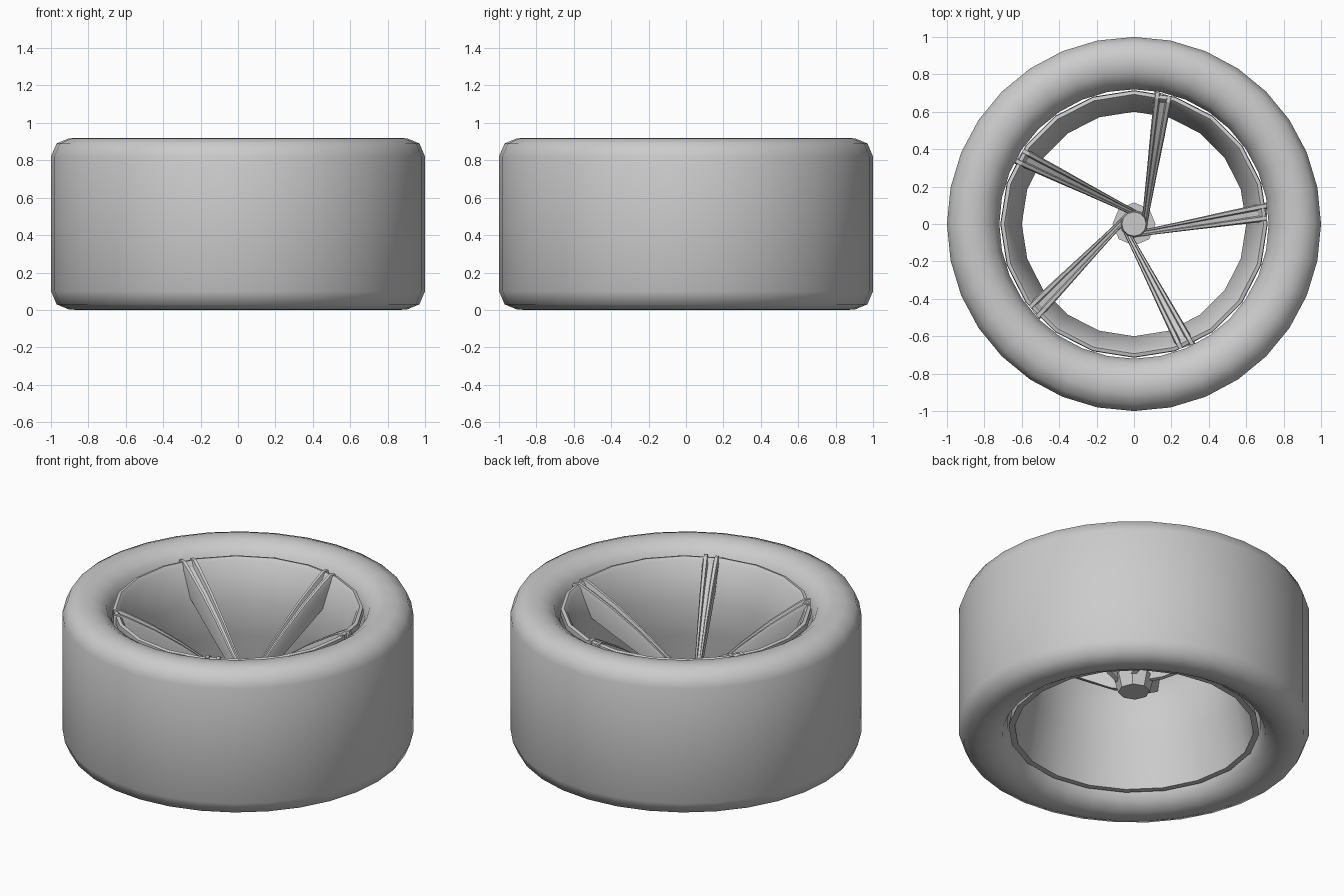
import bpy, bmesh, math

if "Cube" in bpy.data.objects:
    bpy.data.objects.remove(bpy.data.objects["Cube"])


def finish(name, bm, angle=40):
    bmesh.ops.recalc_face_normals(bm, faces=bm.faces)
    mesh = bpy.data.meshes.new(name)
    bm.to_mesh(mesh)
    bm.free()
    obj = bpy.data.objects.new(name, mesh)
    bpy.context.collection.objects.link(obj)
    bpy.ops.object.select_all(action='DESELECT')
    obj.select_set(True)
    bpy.context.view_layer.objects.active = obj
    bpy.ops.object.shade_smooth_by_angle(angle=math.radians(angle))
    return obj


def skin(bm, rings, close_loop):
    """Bridge rings of points; cap the ends when the path is open."""
    vs = [[bm.verts.new(p) for p in ring] for ring in rings]
    n = len(vs[0])
    for i in range(len(vs) if close_loop else len(vs) - 1):
        a, b = vs[i], vs[(i + 1) % len(vs)]
        for j in range(n):
            k = (j + 1) % n
            bm.faces.new((a[j], a[k], b[k], b[j]))
    if not close_loop:
        bm.faces.new(vs[0])
        bm.faces.new(vs[-1])


def lathe(name, profile, sides, angle=40):
    """Revolve a closed (radius, z) profile about the z axis."""
    bm = bmesh.new()
    turns = [2 * math.pi * i / sides for i in range(sides)]
    skin(bm, [[(r * math.cos(t), r * math.sin(t), z) for r, z in profile]
              for t in turns], True)
    return finish(name, bm, angle)


def cone(name, r1, r2, z1, z2, sides):
    bm = bmesh.new()
    skin(bm, [[(r * math.cos(2 * math.pi * i / sides),
                r * math.sin(2 * math.pi * i / sides), z) for i in range(sides)]
              for r, z in ((r1, z1), (r2, z2))], False)
    return finish(name, bm, 30)


# Tyre: rounded shoulders, mirrored top to bottom
half = [(0.72, 0.80), (0.75, 0.872), (0.81, 0.912), (0.86, 0.92),
        (0.905, 0.917), (0.97, 0.89), (1.0, 0.82)]
lathe("tyre", half + [(r, 0.92 - z) for r, z in reversed(half)], 32, 60)

# Rim: dished lip, narrow waist and flared barrel
lathe("rim", [(0.715, 0.82), (0.712, 0.86), (0.693, 0.865), (0.675, 0.845),
              (0.60, 0.63), (0.625, 0.40), (0.68, 0.08), (0.715, 0.08),
              (0.655, 0.40), (0.635, 0.63)], 20, 30)

# Hub and centre cap
cone("hub", 0.09, 0.115, 0.33, 0.42, 8)
cone("centre_cap", 0.075, 0.065, 0.41, 0.47, 12)

# Spokes: arched grooved blades, set slightly off the radial line
path = [(0.03, 0.43, 0.032, 0.06), (0.16, 0.51, 0.044, 0.10),
        (0.32, 0.64, 0.06, 0.14), (0.48, 0.755, 0.078, 0.16),
        (0.62, 0.84, 0.092, 0.16), (0.675, 0.87, 0.098, 0.15),
        (0.71, 0.868, 0.10, 0.09)]
for s in range(5):
    turn = math.radians(72 * s)
    bm = bmesh.new()
    rings = []
    for x, z, w, depth in path:
        mid = -0.05 + 0.115 * (x - 0.03) / 0.68
        h = w / 2
        side = [(h * 0.75, -depth), (h, -w * 0.3), (h * 0.85, 0),
                (h * 0.45, 0), (h * 0.3, -w * 0.3)]
        section = side + [(-u, v) for u, v in reversed(side)]
        rings.append([(x * math.cos(turn) - (mid + u) * math.sin(turn),
                       x * math.sin(turn) + (mid + u) * math.cos(turn),
                       z + v) for u, v in section])
    skin(bm, rings, False)
    finish(f"spoke_{s + 1}", bm, 25)
